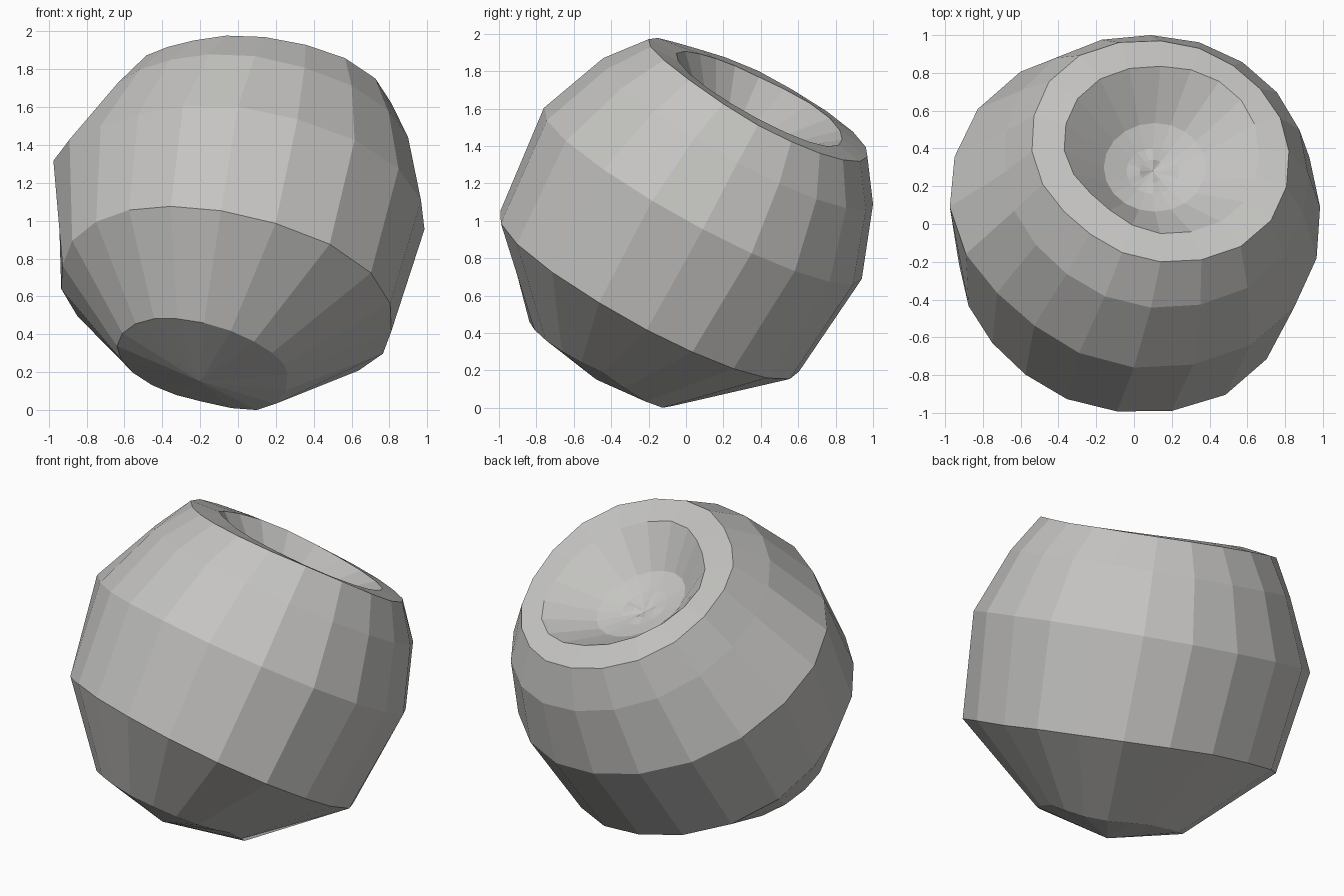
import bpy, bmesh
from math import sin, cos, tau

if "Cube" in bpy.data.objects:
    bpy.data.objects.remove(bpy.data.objects["Cube"], do_unlink=True)

SIDES = 20
LEAN_X, LEAN_Y = 0.2, 0.52   # downward slope of every ring plane
EVEN = (0,) * 8

# Rings from the stem hollow, over the lip, down to the base:
# centre, half width, half depth, then swelling and lift in percent
# at eight directions counted from the left side round the back
RINGS = [
    ((.10, .28, 1.46), .07, .06, EVEN, (1, -1) * 4),
    ((.10, .28, 1.47), .14, .12, EVEN, EVEN),
    ((.11, .30, 1.50), .27, .235, EVEN, EVEN),
    ((.14, .39, 1.65), .52, .445,
     (0, 2, 0, 6, -2, -15, -1, 6), (-1, -1, 1, 3, 1, 2, 1, 0)),
    ((.14, .385, 1.64), .68, .585,
     (0, -5, 0, 9, 0, -9, 0, 8), (0, -1, 0, 1, 2, 0, 2, 4)),
    ((.09, .275, 1.46), .83, .725,
     (0, -1, 0, 4, -7, -10, -1, 6), (1, 0, 0, 1, 1, 1, 3, 3)),
    ((0, .09, 1.115), .985, .85,
     (0, -2, 0, 5, -1, -11, 0, 8), (3, 2, 1, 0, 0, 0, 4, 5)),
    ((-.09, -.21, .59), .90, .79,
     (0, 0, 3, 7, -7, -10, -1, 11), (0, 0, 2, 0, 0, 6, 5, 3)),
    ((-.18, -.445, .22), .46, .385,
     (-4, 3, 2, 0, 0, -4, 2, -3), (5, -1, 2, 1, 2, 5, 3, 3)),
]
STEM_PIT = (.10, .28, 1.44)
BASE_TIP = (-.20, -.48, .145)


def around(values, turn):
    """Blend the eight directional percentages at a fraction of a turn."""
    n = len(values)
    k = int(turn * n)
    f = turn * n - k
    return (values[k % n] * (1 - f) + values[(k + 1) % n] * f) / 100


def add_ring(bm, centre, rx, ry, swell, lift):
    cx, cy, cz = centre
    ring = []
    for i in range(SIDES):
        turn = i / SIDES
        size = 1 + around(swell, turn)
        dx = rx * size * cos(tau * turn)
        dy = ry * size * sin(tau * turn)
        dz = around(lift, turn) - LEAN_X * dx - LEAN_Y * dy
        ring.append(bm.verts.new((cx + dx, cy + dy, cz + dz)))
    return ring


def fan(bm, ring, tip):
    centre = bm.verts.new(tip)
    for i in range(SIDES):
        bm.faces.new((ring[i], ring[(i + 1) % SIDES], centre))


# Leaning fruit body with stem hollow and blunt base
bm = bmesh.new()
rings = [add_ring(bm, *r) for r in RINGS]
for upper, lower in zip(rings, rings[1:]):
    for i in range(SIDES):
        j = (i + 1) % SIDES
        bm.faces.new((upper[i], lower[i], lower[j], upper[j]))
fan(bm, rings[0], STEM_PIT)
fan(bm, rings[-1], BASE_TIP)
bmesh.ops.recalc_face_normals(bm, faces=bm.faces)

# Rest on the ground
low = min(v.co.z for v in bm.verts)
bmesh.ops.translate(bm, verts=bm.verts, vec=(0, 0, -low))

mesh = bpy.data.meshes.new("fruit_body")
bm.to_mesh(mesh)
bm.free()
body = bpy.data.objects.new("fruit_body", mesh)
bpy.context.collection.objects.link(body)

# Plain grey skin
skin = bpy.data.materials.new("warm_grey")
skin.use_nodes = True
colour = (.56, .555, .54, 1)
skin.diffuse_color = colour
skin.node_tree.nodes["Principled BSDF"].inputs["Base Color"].default_value = colour
mesh.materials.append(skin)
